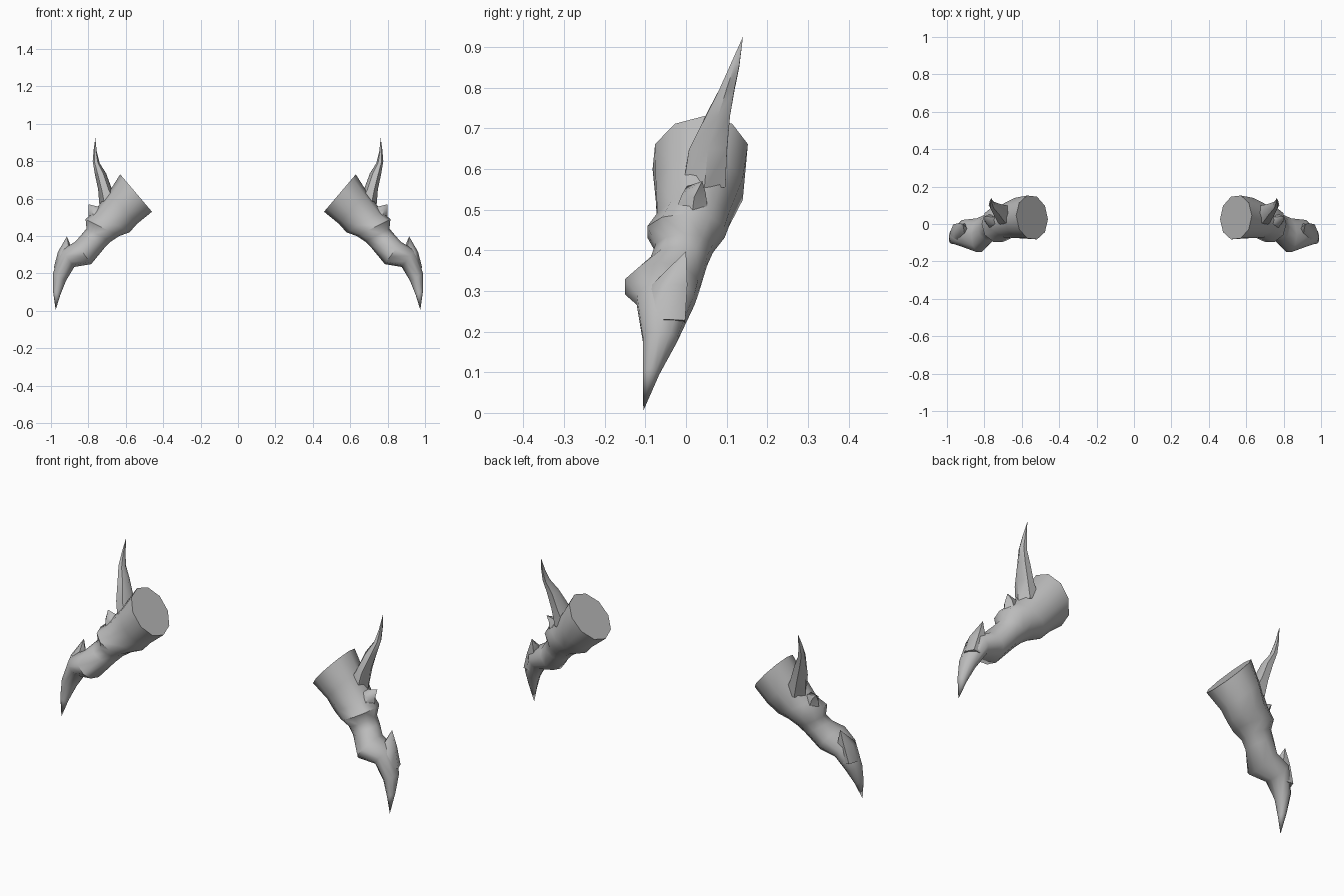
import bpy, bmesh, math
from mathutils import Vector

if "Cube" in bpy.data.objects:
    bpy.data.objects.remove(bpy.data.objects["Cube"])

grey = bpy.data.materials.new("plain_grey")
grey.diffuse_color = (0.5, 0.5, 0.5, 1)
grey.use_nodes = True
grey.node_tree.nodes["Principled BSDF"].inputs["Base Color"].default_value = grey.diffuse_color


def loft(name, rings, sides, cap_start=True, smooth=50):
    """Skin rings given as (top xz, bottom xz, y min, y max[, y tilt]); equal ends make a point."""
    bm = bmesh.new()
    loops = []
    for top, bot, y0, y1, *tilt in rings:
        a, b = Vector((top[0], 0, top[1])), Vector((bot[0], 0, bot[1]))
        mid, half = (a + b) / 2, (a - b) / 2
        lean = tilt[0] if tilt else 0
        n = 1 if half.length < 1e-4 and abs(y1 - y0) < 1e-4 else sides
        loop = []
        for i in range(n):
            t = 2 * math.pi * i / n
            p = mid + (half * math.cos(t) if n > 1 else Vector())
            p.y = (y0 + y1) / 2 + (y1 - y0) / 2 * math.sin(t) + lean * math.cos(t)
            loop.append(bm.verts.new(p))
        loops.append(loop)
    for p, q in zip(loops, loops[1:]):
        for i in range(sides):
            j = (i + 1) % sides
            if len(q) == 1:
                bm.faces.new((p[i], p[j], q[0]))
            else:
                bm.faces.new((p[i], p[j], q[j], q[i]))
    if cap_start:
        bm.faces.new(loops[0][::-1])
    bmesh.ops.recalc_face_normals(bm, faces=bm.faces)
    me = bpy.data.meshes.new(name)
    bm.to_mesh(me)
    bm.free()
    me.materials.append(grey)
    ob = bpy.data.objects.new(name, me)
    bpy.context.collection.objects.link(ob)
    bpy.ops.object.select_all(action='DESELECT')
    ob.select_set(True)
    bpy.context.view_layer.objects.active = ob
    bpy.ops.object.shade_smooth_by_angle(angle=math.radians(smooth))
    # the opposite arm
    mirror = ob.modifiers.new("opposite_side", 'MIRROR')
    mirror.use_mirror_merge = False
    return ob


# Flared cuff, collar lip, forearm, elbow bulge and pointed claw
loft("arm", [
    ((0.63, 0.73), (0.46, 0.53), -0.085, 0.155, 0.01),
    ((0.69, 0.635), (0.54, 0.465), -0.08, 0.145),
    ((0.77, 0.53), (0.58, 0.42), -0.075, 0.11),
    ((0.815, 0.49), (0.635, 0.40), -0.10, 0.10),
    ((0.81, 0.44), (0.68, 0.37), -0.078, 0.07),
    ((0.835, 0.41), (0.715, 0.335), -0.09, 0.055),
    ((0.87, 0.37), (0.785, 0.25), -0.155, 0.035),
    ((0.945, 0.325), (0.875, 0.235), -0.125, 0.025),
    ((0.99, 0.20), (0.92, 0.16), -0.108, -0.02),
    ((0.99, 0.11), (0.95, 0.085), -0.107, -0.065),
    ((0.975, 0.005), (0.975, 0.005), -0.105, -0.105),
], 10)

# Tall curved horn rising from the cuff
loft("horn", [
    ((0.74, 0.55), (0.62, 0.57), -0.015, 0.105),
    ((0.748, 0.65), (0.67, 0.64), 0.0, 0.108),
    ((0.765, 0.73), (0.705, 0.735), 0.045, 0.113),
    ((0.777, 0.80), (0.74, 0.79), 0.08, 0.122),
    ((0.772, 0.86), (0.755, 0.85), 0.108, 0.133),
    ((0.763, 0.925), (0.763, 0.925), 0.14, 0.14),
], 6)

# Thorn on the outer face of the claw
loft("claw_thorn", [
    ((0.985, 0.23), (0.91, 0.22), -0.10, 0.005),
    ((0.963, 0.315), (0.88, 0.315), -0.09, 0.01),
    ((0.915, 0.398), (0.915, 0.398), 0.0, 0.0),
], 6)

# Small thorn above the collar
loft("collar_thorn", [
    ((0.80, 0.49), (0.72, 0.53), -0.025, 0.055),
    ((0.80, 0.53), (0.74, 0.56), -0.01, 0.05),
    ((0.80, 0.57), (0.80, 0.57), 0.04, 0.04),
], 5)
